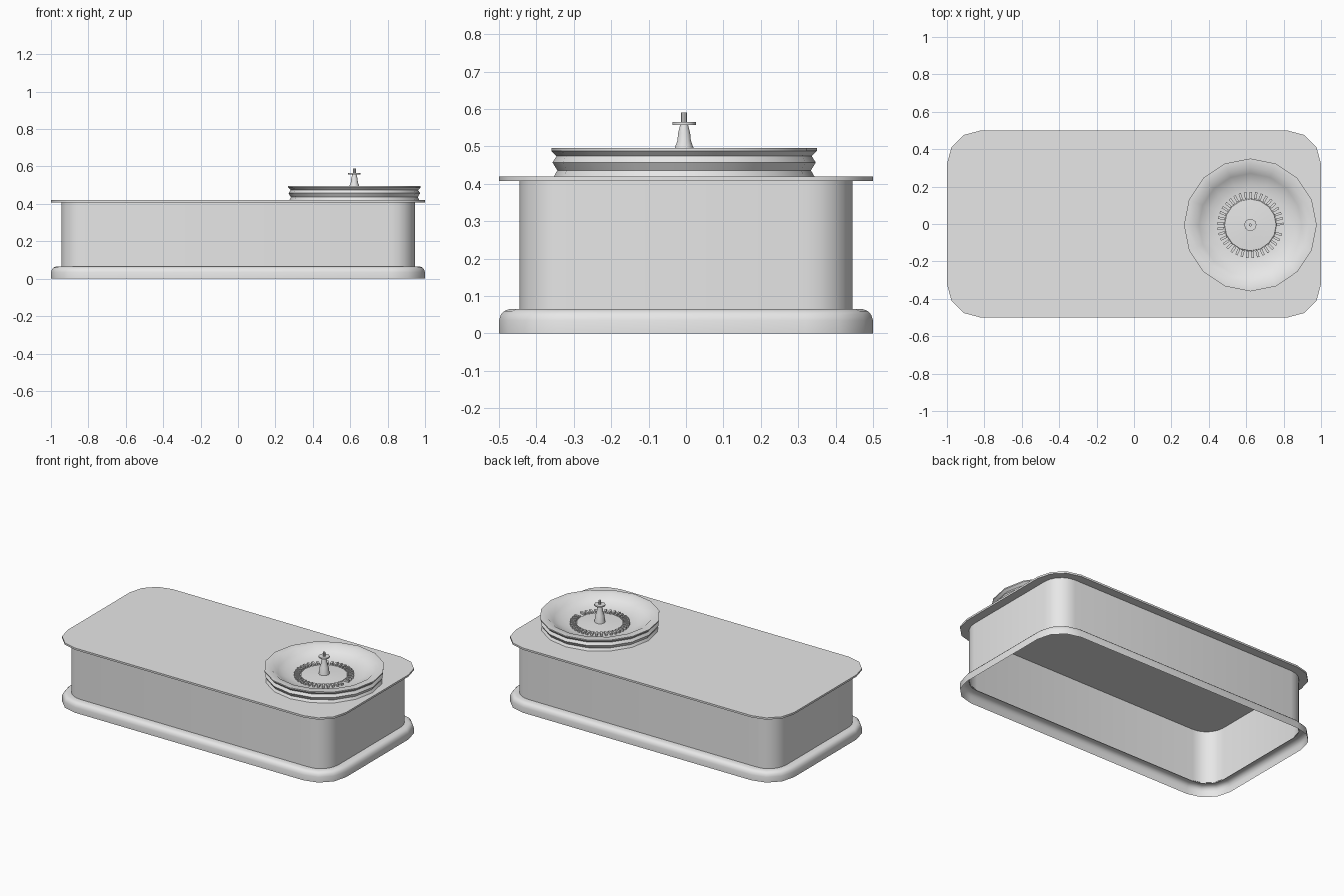
import bpy, bmesh
from math import pi, cos, sin, radians
from mathutils import Matrix

old = bpy.data.objects.get("Cube")
if old:
    bpy.data.objects.remove(old)

grey = bpy.data.materials.new("light_grey")
grey.use_nodes = True
colour = (0.8, 0.8, 0.8, 1)
grey.diffuse_color = colour
grey.node_tree.nodes["Principled BSDF"].inputs["Base Color"].default_value = colour

WHEEL_X, WHEEL_Y = 0.622, -0.005


def finish(name, bm, location=(0, 0, 0), angle=40):
    mesh = bpy.data.meshes.new(name)
    bm.to_mesh(mesh)
    bm.free()
    obj = bpy.data.objects.new(name, mesh)
    obj.location = location
    mesh.materials.append(grey)
    bpy.context.collection.objects.link(obj)
    bpy.ops.object.select_all(action='DESELECT')
    obj.select_set(True)
    bpy.context.view_layer.objects.active = obj
    bpy.ops.object.shade_smooth_by_angle(angle=radians(angle))
    return obj


def skin(rings, cap_bottom=False, cap_top=False):
    """Join counter-clockwise rings of points, listed in order along the profile."""
    bm = bmesh.new()
    loops = [[bm.verts.new(p) for p in ring] for ring in rings]
    n = len(loops[0])
    for low, high in zip(loops, loops[1:]):
        for i in range(n):
            j = (i + 1) % n
            bm.faces.new((low[i], low[j], high[j], high[i]))
    if cap_bottom:
        bm.faces.new(loops[0][::-1])
    if cap_top:
        bm.faces.new(loops[-1])
    return bm


def rounded_ring(inset, z, steps):
    """Rounded rectangle, pulled in from the full footprint."""
    r = 0.18 - inset
    points = []
    for k, (sx, sy) in enumerate(((1, 1), (-1, 1), (-1, -1), (1, -1))):
        for s in range(steps + 1):
            a = pi / 2 * (k + s / steps)
            points.append((sx * 0.82 + r * cos(a), sy * 0.32 + r * sin(a), z))
    return points


def rounded_part(name, profile, steps, **caps):
    bm = skin([rounded_ring(d, z, steps) for d, z in profile], **caps)
    return finish(name, bm)


def turned_part(name, profile, sides, **caps):
    rings = [[(r * cos(2 * pi * i / sides), r * sin(2 * pi * i / sides), z)
              for i in range(sides)] for r, z in profile]
    return finish(name, skin(rings, **caps), (WHEEL_X, WHEEL_Y, 0))


# Table: hollow skirt, open body and thin top
rounded_part("base_skirt", [(0, 0), (0, 0.035), (0.005, 0.05), (0.014, 0.06),
                            (0.028, 0.065), (0.055, 0.065)], 3)
rounded_part("table_body", [(0.055, 0.06), (0.055, 0.41)], 5)
rounded_part("table_top", [(0, 0.408), (0, 0.42)], 3, cap_bottom=True, cap_top=True)

# Wheel bowl: moulded outside, flat rim, curved inside, gently raised middle
turned_part("wheel_bowl", [
    (0.348, 0.42), (0.339, 0.436), (0.352, 0.457), (0.341, 0.474), (0.355, 0.488),
    (0.355, 0.495), (0.31, 0.495), (0.275, 0.468), (0.23, 0.449), (0.178, 0.44),
    (0.14, 0.44), (0.138, 0.445), (0.02, 0.452)], 16, cap_top=True)

# Ring of pocket dividers with a single gap
COUNT = 37
bm = bmesh.new()
for i in range(1, COUNT):
    turn = Matrix.Rotation(2 * pi * i / COUNT - radians(8), 4, 'Z')
    place = turn @ Matrix.Translation((0.159, 0, 0.445)) @ Matrix.Diagonal((0.036, 0.013, 0.014, 1))
    bmesh.ops.create_cube(bm, size=1, matrix=place)
finish("pocket_dividers", bm, (WHEEL_X, WHEEL_Y, 0))

# Spindle, handle disc and knob
turned_part("spindle", [(0.033, 0.445), (0.026, 0.497), (0.019, 0.515),
                        (0.017, 0.535), (0.011, 0.558)], 10, cap_top=True)
turned_part("handle_disc", [(0.033, 0.557), (0.033, 0.565)], 10,
            cap_bottom=True, cap_top=True)
turned_part("knob", [(0.008, 0.563), (0.008, 0.59)], 8, cap_top=True)
